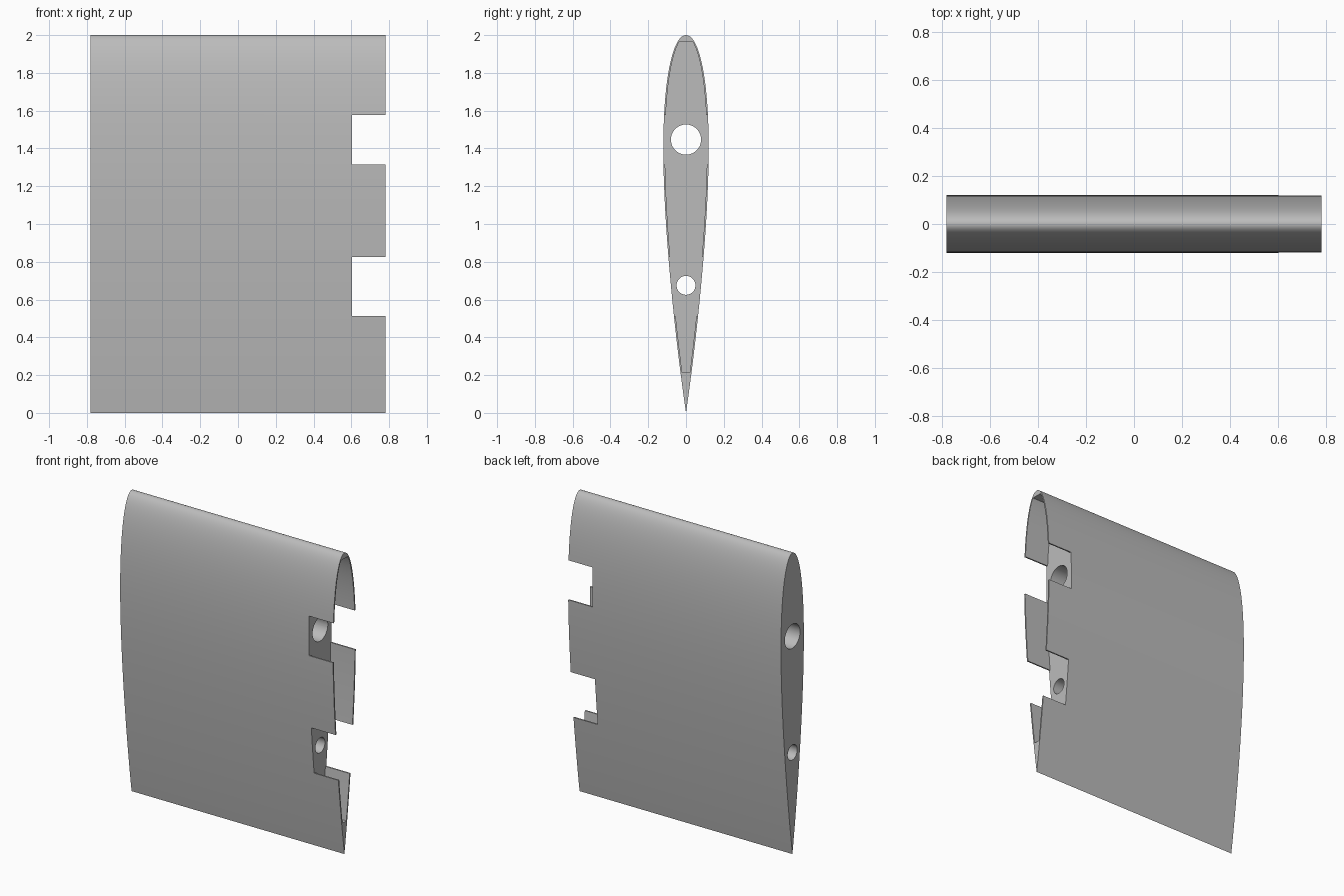
import bpy, bmesh, math

if "Cube" in bpy.data.objects:
    bpy.data.objects.remove(bpy.data.objects["Cube"], do_unlink=True)

CHORD, HALF_SPAN, RIB_X, SKIN = 2.0, 0.782, 0.604, 0.009

grey = bpy.data.materials.new("plain grey")
grey.diffuse_color = (0.5, 0.5, 0.5, 1)
grey.use_nodes = True
grey.node_tree.nodes["Principled BSDF"].inputs["Base Color"].default_value = (0.5, 0.5, 0.5, 1)


def half_thickness(z):
    """Symmetric aerofoil, 12 % thick, nose at the top."""
    c = 1 - z / CHORD
    return 0.6 * CHORD * (0.2969 * math.sqrt(c) - 0.126 * c - 0.3516 * c**2
                          + 0.2843 * c**3 - 0.1036 * c**4)


def prism(name, outline, x0, x1):
    """Extrude a closed (y, z) outline along x."""
    bm = bmesh.new()
    face = bm.faces.new([bm.verts.new((x0, y, z)) for y, z in outline])
    new = bmesh.ops.extrude_face_region(bm, geom=[face])["geom"]
    bmesh.ops.translate(bm, vec=(x1 - x0, 0, 0),
                        verts=[v for v in new if isinstance(v, bmesh.types.BMVert)])
    bmesh.ops.recalc_face_normals(bm, faces=bm.faces)
    mesh = bpy.data.meshes.new(name)
    bm.to_mesh(mesh)
    bm.free()
    mesh.materials.append(grey)
    obj = bpy.data.objects.new(name, mesh)
    bpy.context.collection.objects.link(obj)
    return obj


def circle(z, r, n=48):
    return [(r * math.cos(math.tau * i / n), z + r * math.sin(math.tau * i / n)) for i in range(n)]


def rectangle(z0, z1):
    return [(-0.3, z0), (0.3, z0), (0.3, z1), (-0.3, z1)]


def cut(target, cutter):
    """Subtract the cutter, apply the result and remove the cutter."""
    cutter.hide_render = True
    mod = target.modifiers.new("cut", "BOOLEAN")
    mod.operation, mod.solver, mod.object = "DIFFERENCE", "EXACT", cutter
    bpy.context.view_layer.objects.active = target
    bpy.ops.object.modifier_apply(modifier=mod.name)
    bpy.data.objects.remove(cutter, do_unlink=True)


# Solid panel, with points gathered towards the rounded nose
N = 64
levels = [CHORD * math.sin(math.pi / 2 * i / N) for i in range(N + 1)]
side = [(half_thickness(z), z) for z in levels[1:-1]]
outline = [(0, 0)] + side + [(0, CHORD)] + [(-y, z) for y, z in reversed(side)]
panel = prism("wing_panel", outline, -HALF_SPAN, HALF_SPAN)

# Hollow end: thin skin with a flat floor and ceiling
LOW, HIGH = 0.213, 1.963
inner = [LOW] + [z for z in levels if LOW + 0.01 < z < HIGH - 0.003] + [HIGH]
inside = [(half_thickness(z) - SKIN, z) for z in inner]
cut(panel, prism("cavity_cutter", inside + [(-y, z) for y, z in reversed(inside)], RIB_X, 1))

# Two notches through the skin
for z0, z1 in ((0.514, 0.826), (1.316, 1.577)):
    cut(panel, prism("notch_cutter", rectangle(z0, z1), RIB_X, 1))

# Two spar holes along the whole span
for z, r in ((1.447, 0.08), (0.675, 0.05)):
    cut(panel, prism("spar_hole_cutter", circle(z, r), -1, 1))

bpy.ops.object.select_all(action="DESELECT")
panel.select_set(True)
bpy.context.view_layer.objects.active = panel
bpy.ops.object.shade_smooth_by_angle(angle=math.radians(30))
